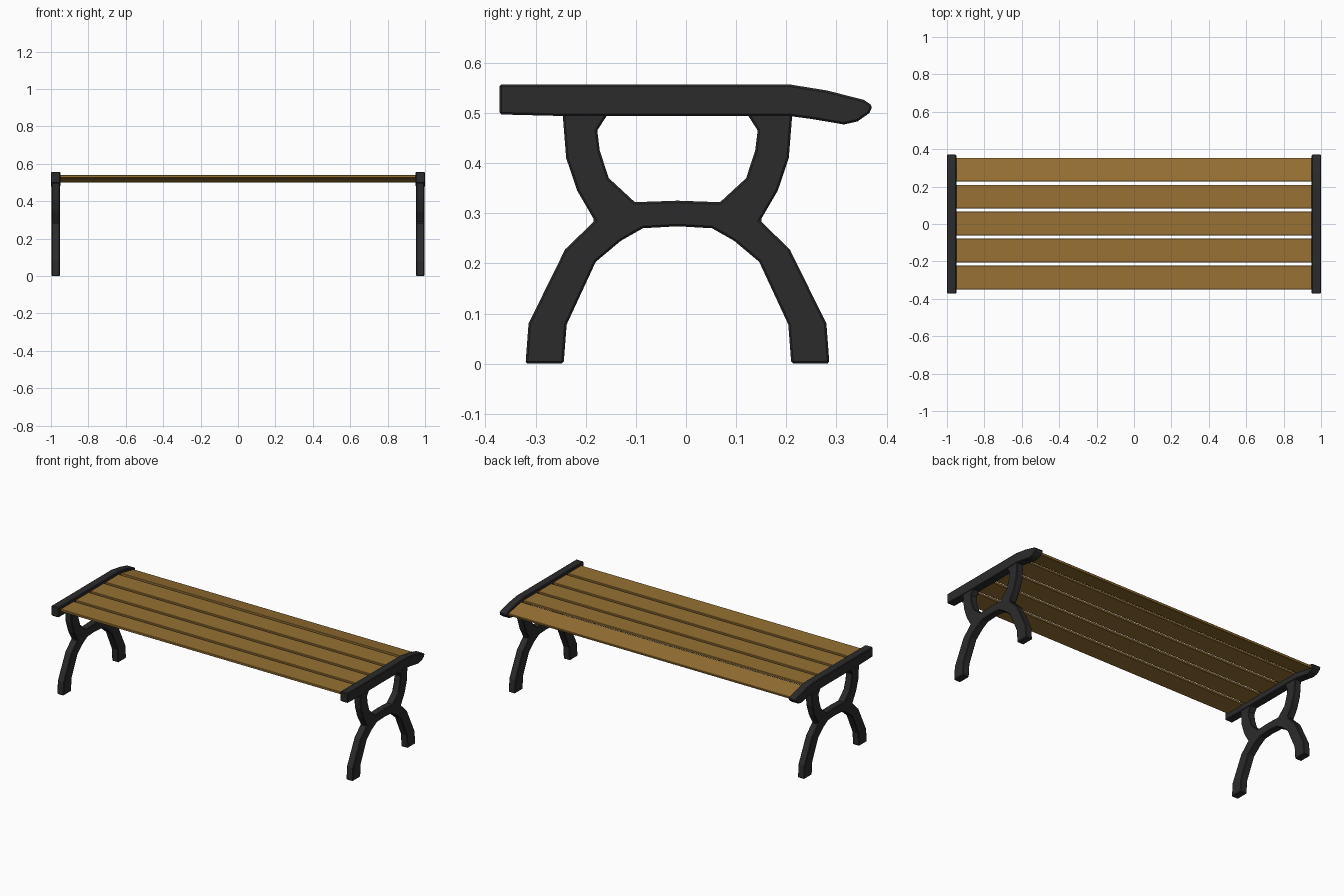
import bpy, bmesh
from math import radians

if "Cube" in bpy.data.objects:
    bpy.data.objects.remove(bpy.data.objects["Cube"])


def material(name, rgb):
    m = bpy.data.materials.new(name)
    m.diffuse_color = (*rgb, 1)
    m.use_nodes = True
    m.node_tree.nodes["Principled BSDF"].inputs["Base Color"].default_value = m.diffuse_color
    return m


IRON = material("dark_iron", (0.024, 0.024, 0.024))
WOOD = material("wood", (0.31, 0.165, 0.033))


def add_object(name, bm, mat, bevel):
    bmesh.ops.recalc_face_normals(bm, faces=bm.faces)
    me = bpy.data.meshes.new(name)
    bm.to_mesh(me)
    bm.free()
    me.materials.append(mat)
    ob = bpy.data.objects.new(name, me)
    bpy.context.collection.objects.link(ob)
    mod = ob.modifiers.new("bevel", 'BEVEL')
    mod.width = bevel
    mod.segments = 1
    mod.limit_method = 'ANGLE'
    mod.angle_limit = radians(65)
    return ob


def extruded_pair(name, profile, x0, x1, bevel):
    """Extrude a (y, z) outline along x and mirror it to the other end."""
    bm = bmesh.new()
    face = bm.faces.new([bm.verts.new((x0, y, z)) for y, z in profile])
    ext = bmesh.ops.extrude_face_region(bm, geom=[face])
    verts = [v for v in ext["geom"] if isinstance(v, bmesh.types.BMVert)]
    bmesh.ops.translate(bm, verts=verts, vec=(x1 - x0, 0, 0))
    ob = add_object(name, bm, IRON, bevel)
    ob.modifiers.new("mirror", 'MIRROR')
    return ob


# End rails: straight bar curving down at the back
rail = [(-0.372, 0.557), (0.205, 0.557), (0.28, 0.545), (0.355, 0.526),
        (0.372, 0.514), (0.366, 0.500), (0.342, 0.483), (0.315, 0.477),
        (0.25, 0.488), (0.205, 0.494), (-0.25, 0.494), (-0.372, 0.497)]
extruded_pair("end_rail", rail, 0.95, 1.0, 0.004)

# Leg frames: upper U joined to the lower arch, half outline mirrored about CY
CY = -0.017
half = [(0.085, 0.322), (0.137, 0.37), (0.155, 0.425), (0.160, 0.465),
        (0.131, 0.510), (0.230, 0.510), (0.222, 0.41), (0.200, 0.345),
        (0.165, 0.285), (0.224, 0.228), (0.297, 0.08), (0.303, 0.0),
        (0.227, 0.0), (0.221, 0.078), (0.163, 0.203), (0.113, 0.245),
        (0.069, 0.270)]
frame = ([(CY, 0.325)] + [(CY + d, z) for d, z in half] + [(CY, 0.274)]
         + [(CY - d, z) for d, z in reversed(half)])
extruded_pair("leg_frame", frame, 0.953, 0.997, 0.004)

# Seat slats: four level, the rear one tilted down to follow the rail
for i in range(5):
    bm = bmesh.new()
    bmesh.ops.create_cube(bm, size=1)
    bmesh.ops.scale(bm, verts=bm.verts, vec=(1.916, 0.127, 0.014))
    slat = add_object(f"seat_slat_{i + 1}", bm, WOOD, 0.002)
    slat.location = (0, 0.144 * (i - 2) + 0.002, 0.533)
    if i == 4:
        slat.location.z = 0.520
        slat.rotation_euler.x = radians(-11)
